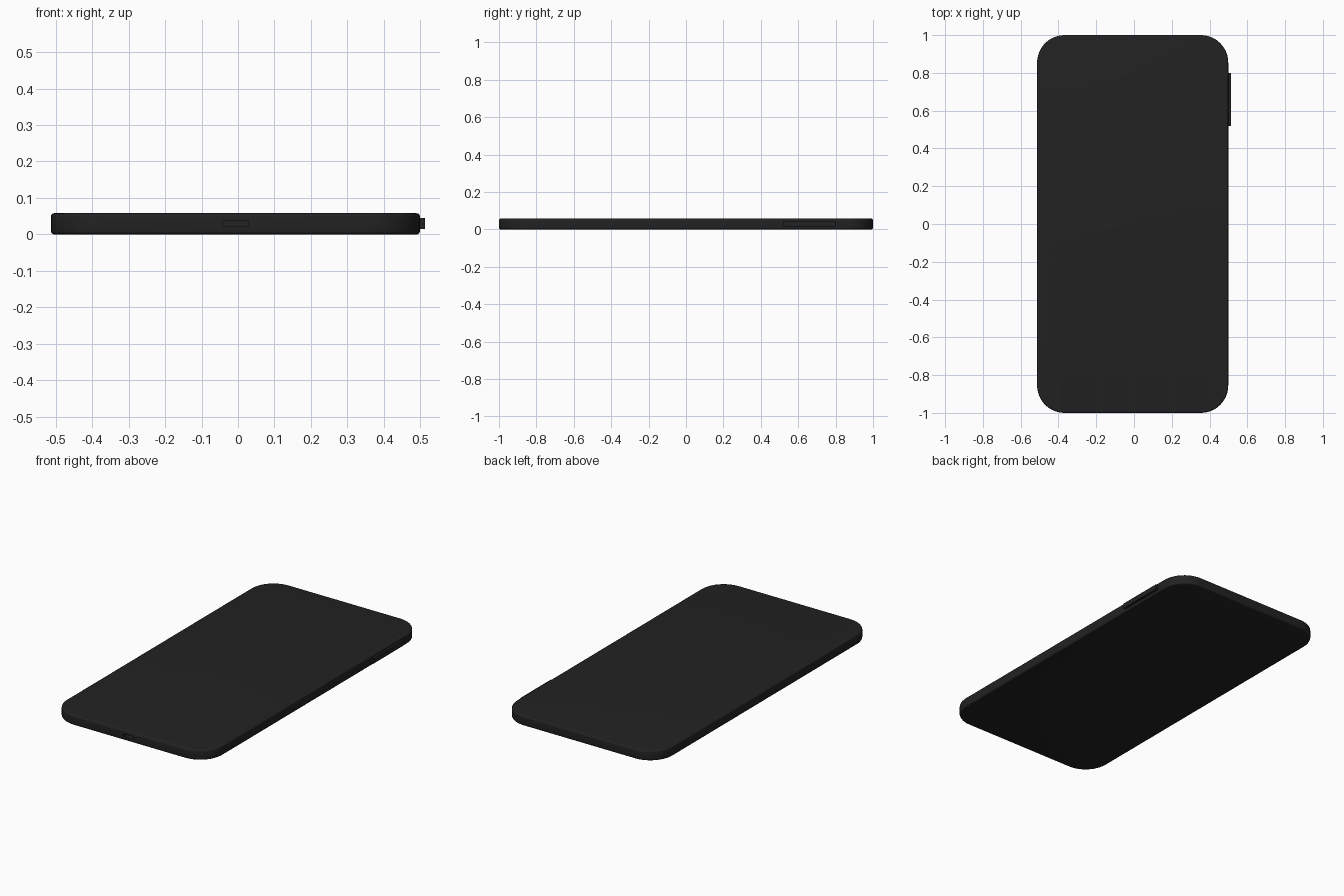
import bpy, bmesh, math

if "Cube" in bpy.data.objects:
    bpy.data.objects.remove(bpy.data.objects["Cube"])

W, L, H = 1.012, 2.0, 0.058     # body size
CX, R, B = -0.007, 0.145, 0.009  # body centre, corner radius, edge rounding


def material(name, c):
    m = bpy.data.materials.new(name)
    m.diffuse_color = (*c, 1)
    m.use_nodes = True
    m.node_tree.nodes["Principled BSDF"].inputs["Base Color"].default_value = m.diffuse_color
    return m


black = material("soft black", (0.016, 0.016, 0.016))
dark = material("port black", (0.008, 0.008, 0.008))


def finish(name, bm, mat):
    bmesh.ops.recalc_face_normals(bm, faces=bm.faces)
    me = bpy.data.meshes.new(name)
    bm.to_mesh(me)
    bm.free()
    me.materials.append(mat)
    ob = bpy.data.objects.new(name, me)
    bpy.context.collection.objects.link(ob)
    return ob


def box(name, lo, hi, mat):
    bm = bmesh.new()
    bmesh.ops.create_cube(bm, size=1)
    for v in bm.verts:
        v.co = [(a + b) / 2 + c * (b - a) for a, b, c in zip(lo, hi, v.co)]
    return finish(name, bm, mat)


def outline(inset, n=12):
    """Rounded rectangle, shrunk by inset."""
    pts = []
    for k, (sx, sy) in enumerate([(1, 1), (-1, 1), (-1, -1), (1, -1)]):
        for i in range(n + 1):
            a = math.pi / 2 * (k + i / n)
            pts.append((CX + sx * (W / 2 - R) + (R - inset) * math.cos(a),
                        sy * (L / 2 - R) + (R - inset) * math.sin(a)))
    return pts


# Body: stacked outlines with rounded top and bottom edges
bm = bmesh.new()
quarter = [math.pi / 2 * i / 4 for i in range(5)]
levels = [(B * (1 - math.sin(a)), B * (1 - math.cos(a))) for a in quarter]
levels += [(i, H - z) for i, z in reversed(levels)]
rings = [[bm.verts.new((x, y, z)) for x, y in outline(i)] for i, z in levels]
for lo, hi in zip(rings, rings[1:]):
    for j in range(len(lo)):
        k = (j + 1) % len(lo)
        bm.faces.new((lo[j], lo[k], hi[k], hi[j]))
bm.faces.new(rings[0])
bm.faces.new(rings[-1])
body = finish("phone_body", bm, black)

# Charging port cut into the front end, with a dark floor
cutter = box("port_cutter", (-0.041, -1.05, 0.022), (0.027, -0.97, 0.037), dark)
cutter.hide_render = True
cutter.hide_set(True)
cut = body.modifiers.new("port", 'BOOLEAN')
cut.object = cutter
cut.solver = 'EXACT'
bpy.context.view_layer.objects.active = body
body.select_set(True)
bpy.ops.object.modifier_apply(modifier="port")
bpy.data.objects.remove(cutter)
bpy.ops.object.shade_smooth_by_angle(angle=math.radians(35))

# Side button on the right edge
box("side_button", (0.49, 0.52, 0.015), (0.513, 0.80, 0.045), black)
